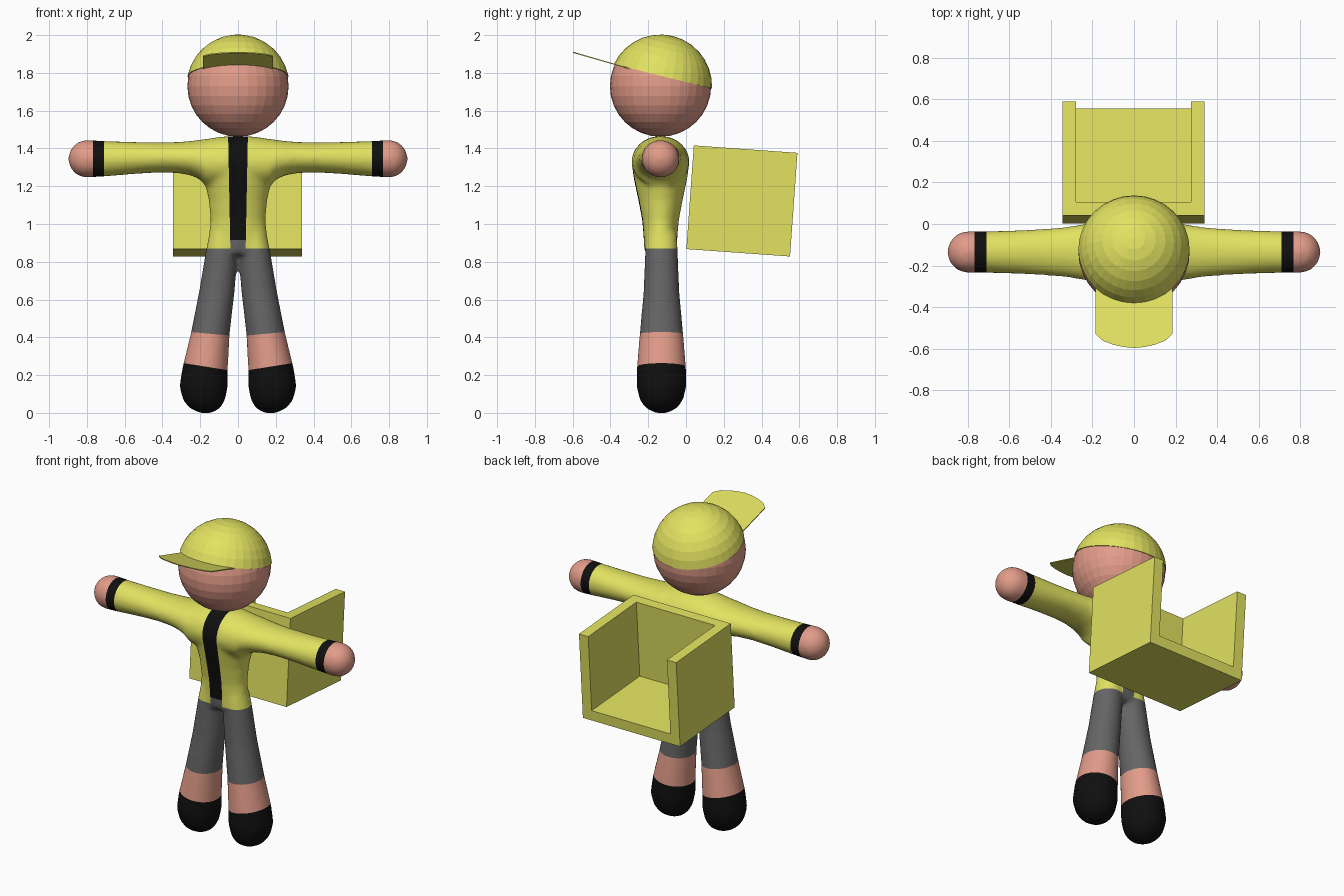
import bpy, bmesh, math
from mathutils import Vector, Matrix

if "Cube" in bpy.data.objects:
    bpy.data.objects.remove(bpy.data.objects["Cube"])

CY = -0.135  # depth of the figure's centre line


def material(name, rgb):
    m = bpy.data.materials.new(name)
    m.diffuse_color = (*rgb, 1)
    m.use_nodes = True
    m.node_tree.nodes["Principled BSDF"].inputs["Base Color"].default_value = m.diffuse_color
    return m


YELLOW = material("yellow", (0.76, 0.76, 0.12))
SKIN = material("skin", (0.76, 0.33, 0.25))
GREY = material("grey", (0.13, 0.13, 0.13))
BLACK = material("black", (0.005, 0.005, 0.005))


def finish(bm, name, mats):
    bmesh.ops.recalc_face_normals(bm, faces=bm.faces[:])
    me = bpy.data.meshes.new(name)
    bm.to_mesh(me)
    bm.free()
    ob = bpy.data.objects.new(name, me)
    bpy.context.collection.objects.link(ob)
    for m in mats:
        me.materials.append(m)
    return ob


def loft(bm, rings, n=40):
    """Closed tube through elliptical rings given as (centre, u, v)."""
    loops = []
    for c, u, v in rings:
        loops.append([bm.verts.new(Vector(c) + Vector(u) * math.cos(a) + Vector(v) * math.sin(a))
                      for a in (2 * math.pi * i / n for i in range(n))])
    for a, b in zip(loops, loops[1:]):
        for i in range(n):
            j = (i + 1) % n
            bm.faces.new((a[i], a[j], b[j], b[i]))
    bm.faces.new(loops[0][::-1])
    bm.faces.new(loops[-1])


# --- body: torso, arms and legs lofted, then fused into one smooth skin ---
bm = bmesh.new()
torso = [(0.84, 0.15, 0.078), (0.87, 0.168, 0.086), (0.94, 0.155, 0.09), (1.02, 0.145, 0.097),
         (1.13, 0.155, 0.118), (1.2, 0.172, 0.133), (1.26, 0.195, 0.145),
         (1.34, 0.2, 0.152), (1.4, 0.12, 0.12)]
loft(bm, [((0, CY, z), (rx, 0, 0), (0, ry, 0)) for z, rx, ry in torso])

# arm stations: x, bottom z, top z, half depth
arm = [(0, 1.19, 1.466, 0.153), (0.08, 1.19, 1.463, 0.153), (0.17, 1.2, 1.45, 0.147),
       (0.2, 1.235, 1.446, 0.142), (0.25, 1.258, 1.439, 0.133), (0.32, 1.27, 1.434, 0.121),
       (0.42, 1.273, 1.431, 0.112), (0.55, 1.265, 1.434, 0.105), (0.7, 1.252, 1.439, 0.1),
       (0.8, 1.246, 1.445, 0.1)]
arm += [(0.8 + 0.098 * math.sin(t), 1.345 - 0.1 * math.cos(t), 1.345 + 0.1 * math.cos(t),
         0.1 * math.cos(t)) for t in (0.3, 0.6, 0.9, 1.2, 1.45)]
both = [(-x, b, t, r) for x, b, t, r in arm[:0:-1]] + arm
loft(bm, [((x, CY, (b + t) / 2), (0, r, 0), (0, 0, (t - b) / 2)) for x, b, t, r in both])

# leg stations: z, centre x, half width, half depth
leg = [(0.0, 0.172, 0.03, 0.03), (0.012, 0.173, 0.058, 0.058), (0.03, 0.176, 0.085, 0.087),
       (0.07, 0.18, 0.112, 0.115), (0.14, 0.182, 0.128, 0.132), (0.24, 0.174, 0.12, 0.13),
       (0.42, 0.147, 0.103, 0.115), (0.65, 0.111, 0.094, 0.094), (0.87, 0.084, 0.084, 0.086),
       (0.95, 0.08, 0.07, 0.08)]
for s in (-1, 1):
    loft(bm, [((s * x, CY + 0.005, z), (rx, 0, 0), (0, ry, 0)) for z, x, rx, ry in leg])

body = finish(bm, "body", [YELLOW, SKIN, GREY, BLACK])
rem = body.modifiers.new("fuse", 'REMESH')
rem.mode = 'VOXEL'
rem.voxel_size = 0.013
sm = body.modifiers.new("soften", 'SMOOTH')
sm.factor = 0.5
sm.iterations = 8
fused = bpy.data.meshes.new_from_object(body.evaluated_get(bpy.context.evaluated_depsgraph_get()))
body.modifiers.clear()

# --- clothing: cut the skin along each colour border, then colour by region ---
bm = bmesh.new()
bm.from_mesh(fused)


def cut(co, no, keep):
    faces = [f for f in bm.faces if keep(f.calc_center_median())]
    geom = list({e for f in faces for e in f.edges} | {v for f in faces for v in f.verts}) + faces
    bmesh.ops.bisect_plane(bm, geom=geom, dist=1e-5, plane_co=co, plane_no=no)


def cuff(z, slope, c):
    return c.z - (z + slope * (abs(c.x) - 0.16))


SHOE, SOCK = (0.243, 0.16), (0.42, 0.09)
for s in (-1, 1):
    for z, k in (SHOE, SOCK):
        cut((s * 0.16, 0, z), (-s * k, 0, 1), lambda c: c.x * s > 0 and c.z < 0.6)
    for x in (0.709, 0.767):
        cut((s * x, 0, 0), (1, 0, 0), lambda c: abs(c.x) > 0.6)
    cut((s * 0.041, 0, 0.9), (s, 0, -0.02), lambda c: c.z > 0.8 and abs(c.x) < 0.15)
for z in (0.87, 0.915):
    cut((0, 0, z), (0, 0, 1), lambda c: abs(c.x) < 0.3 and 0.7 < c.z < 1.1)
cut((0, CY, 0), (0, 1, 0), lambda c: c.z > 1.3 and abs(c.x) < 0.15)


def region(c):
    stripe = abs(c.x) < 0.041 + 0.02 * (c.z - 0.9)
    if abs(c.x) > 0.709:
        return 1 if abs(c.x) > 0.767 else 3
    if c.z < 0.6:
        return 3 if cuff(*SHOE, c) < 0 else 1 if cuff(*SOCK, c) < 0 else 2
    if c.z < 0.87 or (stripe and c.z < 0.915):
        return 2
    return 3 if stripe and c.y < CY else 0


for f in bm.faces:
    f.material_index = region(f.calc_center_median())
    f.smooth = True
bm.to_mesh(body.data)
bm.free()

# --- head ---
bm = bmesh.new()
bmesh.ops.create_uvsphere(bm, u_segments=32, v_segments=16, radius=0.268)
head = finish(bm, "head", [SKIN])
head.location = (0, CY, 1.73)

# --- cap: upper part of a slightly larger ball, tipped back ---
bm = bmesh.new()
bmesh.ops.create_uvsphere(bm, u_segments=32, v_segments=16, radius=0.273)
bmesh.ops.delete(bm, geom=[v for v in bm.verts if v.co.z < 0.03], context='VERTS')
bmesh.ops.holes_fill(bm, edges=[e for e in bm.edges if e.is_boundary])
cap = finish(bm, "cap", [YELLOW])
cap.location = (0, CY, 1.73)
cap.rotation_euler.x = math.radians(-14)

# --- cap brim: thin plate rising forwards ---
bm = bmesh.new()
half = [(0.185, -0.27), (0.185, -0.53), (0.15, -0.562), (0.1, -0.581), (0.05, -0.592)]
outline = half + [(0, -0.597)] + [(-x, y) for x, y in half[::-1]]
plate = bm.faces.new([bm.verts.new((x, y, 1.826 + (-0.32 - y) * 0.286)) for x, y in outline])
ext = bmesh.ops.extrude_face_region(bm, geom=[plate])
bmesh.ops.translate(bm, vec=(0, 0, 0.006), verts=[g for g in ext["geom"] if isinstance(g, bmesh.types.BMVert)])
finish(bm, "cap_brim", [YELLOW])

# --- carrier box: open at the top and back, tipped slightly ---
W, D, T = 0.342, 0.275, 0.065  # half width, half depth, wall thickness
bm = bmesh.new()
u = [(-W, -D), (W, -D), (W, D), (W - T, D), (W - T, T - D), (T - W, T - D), (T - W, D), (-W, D)]


def slab(pts, z0, z1):
    base = bm.faces.new([bm.verts.new((x, y, z0)) for x, y in pts])
    e = bmesh.ops.extrude_face_region(bm, geom=[base])
    bmesh.ops.translate(bm, vec=(0, 0, z1 - z0), verts=[g for g in e["geom"] if isinstance(g, bmesh.types.BMVert)])


slab(u, T - D, D)                                      # three walls
slab([(-W, -D), (W, -D), (W, D), (-W, D)], -D, T - D)  # floor
box = finish(bm, "carrier_box", [YELLOW])
box.location = (-0.002, 0.296, 1.122)
box.rotation_euler.x = math.radians(-4.1)
